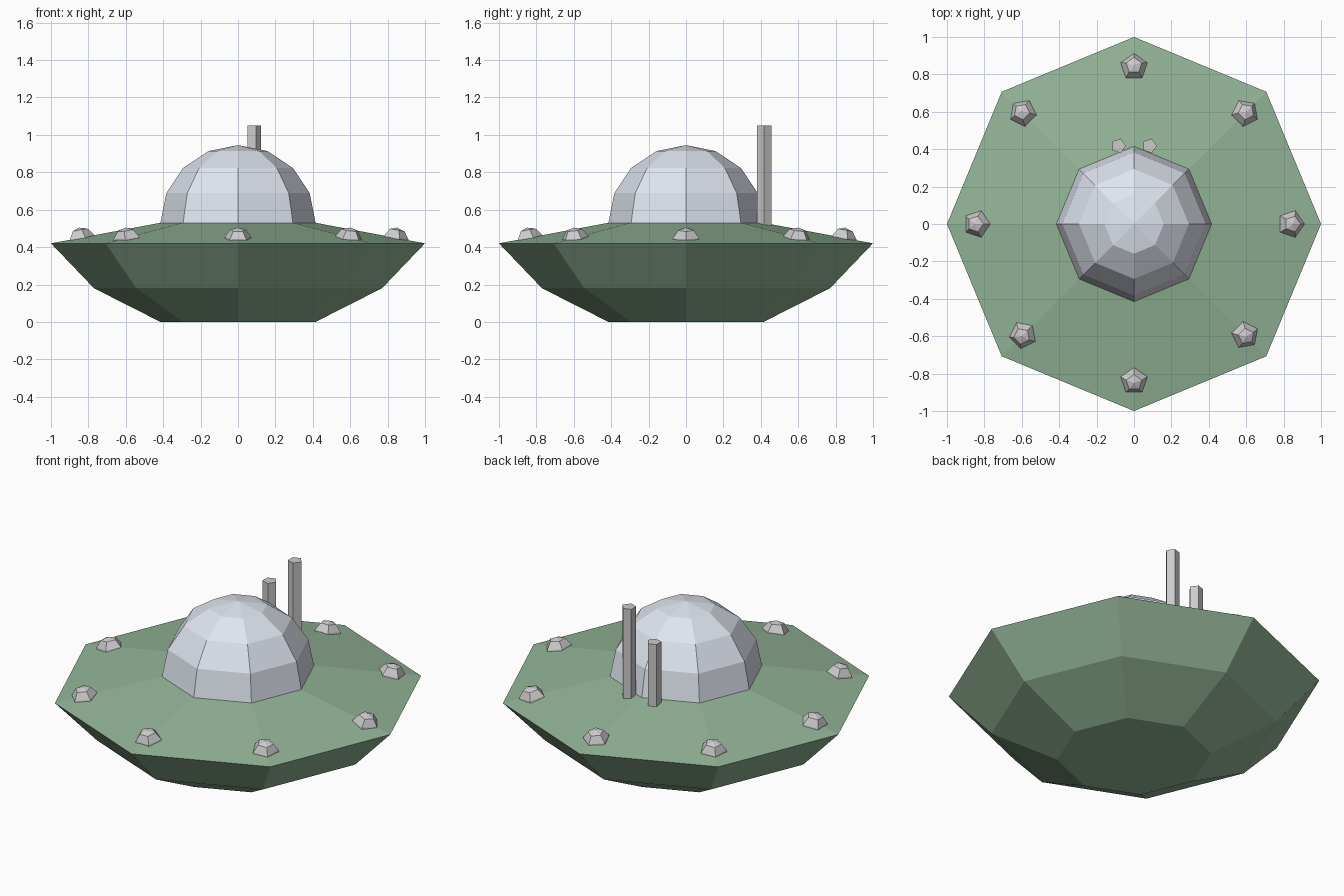
import bpy, bmesh
from math import cos, sin, pi, radians, atan2
from mathutils import Matrix

if "Cube" in bpy.data.objects:
    bpy.data.objects.remove(bpy.data.objects["Cube"])


def material(name, colour):
    mat = bpy.data.materials.new(name)
    mat.diffuse_color = (*colour, 1)
    mat.use_nodes = True
    mat.node_tree.nodes["Principled BSDF"].inputs["Base Color"].default_value = mat.diffuse_color
    return mat


def lathe(name, profile, sides, matrix=None, mat=None):
    """Flat-faced solid of revolution from (radius, z) points, bottom to top."""
    bm = bmesh.new()
    rings = []
    for r, z in profile:
        n = sides if r > 0 else 1
        rings.append([bm.verts.new((r * cos(2 * pi * i / sides), r * sin(2 * pi * i / sides), z))
                      for i in range(n)])
    for a, b in zip(rings, rings[1:]):
        for i in range(sides):
            j = (i + 1) % sides
            if len(b) == 1:
                bm.faces.new((a[i], a[j], b[0]))
            else:
                bm.faces.new((a[i], a[j], b[j], b[i]))
    # Close open ends
    bm.faces.new(rings[0][::-1])
    if len(rings[-1]) > 1:
        bm.faces.new(rings[-1])
    bmesh.ops.recalc_face_normals(bm, faces=bm.faces)
    mesh = bpy.data.meshes.new(name)
    bm.to_mesh(mesh)
    bm.free()
    obj = bpy.data.objects.new(name, mesh)
    bpy.context.collection.objects.link(obj)
    if matrix:
        obj.matrix_world = matrix
    if mat:
        mesh.materials.append(mat)
    return obj


green = material("hull_green", (0.29, 0.46, 0.31))
glass = material("dome_pale_blue", (0.74, 0.78, 0.86))

# Saucer hull
lathe("saucer_hull", [(0.415, 0), (0.77, 0.18), (1, 0.42), (0.415, 0.53)], 8, mat=green)

# Cockpit dome: half sphere with four bands
R = 0.415
dome = [(R * cos(radians(a)), 0.53 + R * sin(radians(a))) for a in (0, 22.5, 45, 67.5)]
lathe("cockpit_dome", dome + [(0, 0.53 + R)], 8, mat=glass)

# Rim lights, tilted to sit on the sloping deck
slope = atan2(0.11, 0.585)
for k in range(8):
    angle = k * pi / 4
    turn = pi if k in (4, 5, 6) else 0
    place = (Matrix.Rotation(angle, 4, 'Z') @ Matrix.Translation((0.84, 0, 0.449))
             @ Matrix.Rotation(slope, 4, 'Y') @ Matrix.Rotation(turn, 4, 'Z'))
    lathe(f"rim_light_{k + 1}", [(0.075, -0.005), (0.072, 0.005), (0.044, 0.043), (0, 0.056)], 5, place)

# Antennas behind the dome
for name, x, top in (("tall_antenna", 0.083, 1.05), ("short_antenna", -0.083, 0.885)):
    lathe(name, [(0.04, 0.51), (0.04, top)], 5, Matrix.Translation((x, 0.418, 0)))
